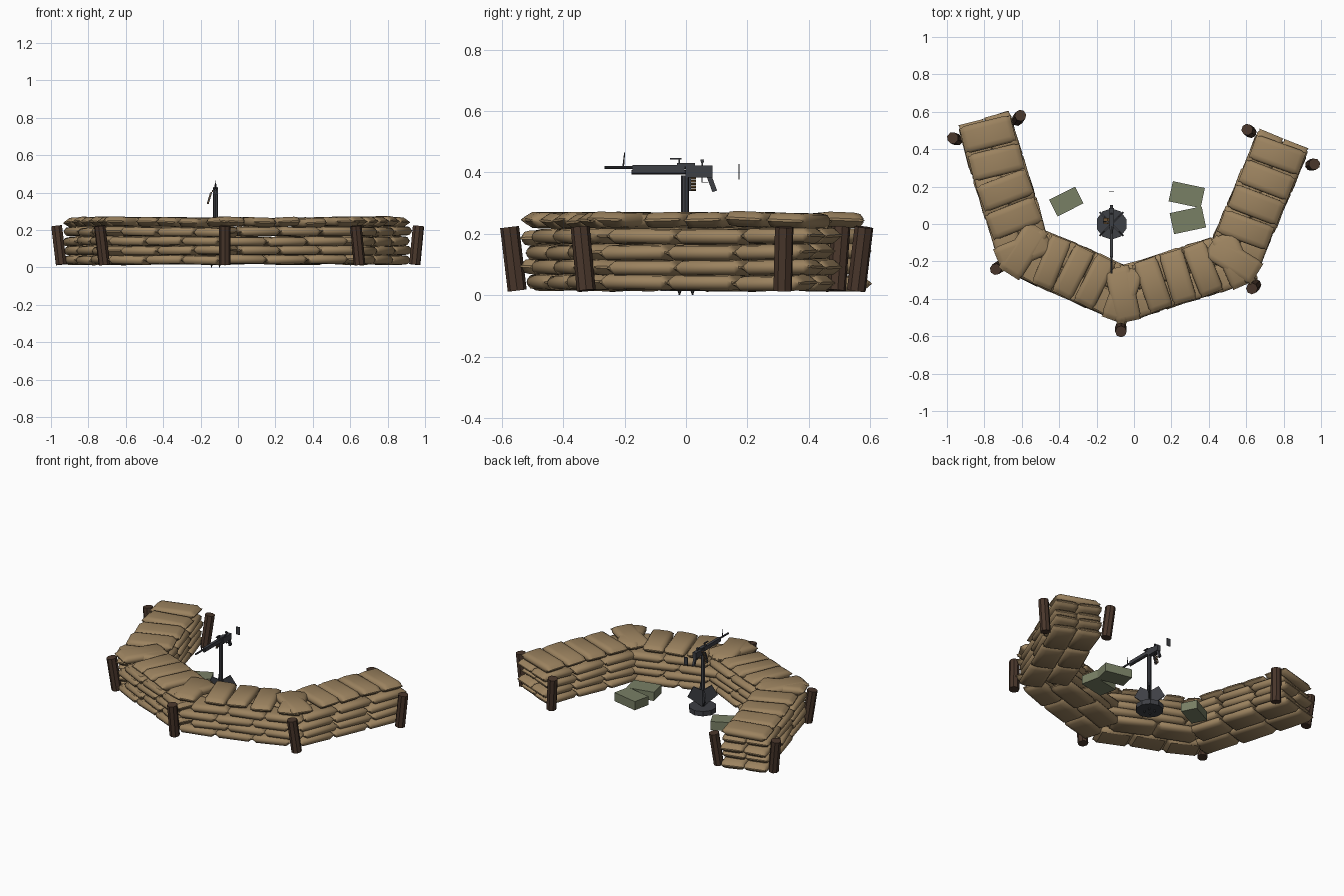
import bpy, bmesh, math, random
from mathutils import Vector, Matrix

if "Cube" in bpy.data.objects:
    bpy.data.objects.remove(bpy.data.objects["Cube"])

random.seed(4)


def mat(name, rgb):
    m = bpy.data.materials.new(name)
    m.diffuse_color = (*rgb, 1)
    m.use_nodes = True
    m.node_tree.nodes["Principled BSDF"].inputs["Base Color"].default_value = m.diffuse_color
    return m


BURLAP = mat("burlap tan", (0.33, 0.225, 0.115))
WOOD = mat("dark wood", (0.066, 0.037, 0.024))
STEEL = mat("gun steel", (0.048, 0.05, 0.058))
GREEN = mat("olive green", (0.19, 0.215, 0.13))
BRASS = mat("dull brass", (0.16, 0.09, 0.035))


def finish(bm, name, material, smooth=None):
    bmesh.ops.recalc_face_normals(bm, faces=bm.faces)
    me = bpy.data.meshes.new(name)
    bm.to_mesh(me)
    bm.free()
    me.materials.append(material)
    if smooth:
        me.shade_smooth()
        me.set_sharp_from_angle(angle=math.radians(smooth))
    ob = bpy.data.objects.new(name, me)
    bpy.context.collection.objects.link(ob)
    return ob


def add_box(bm, loc, size, rot=None):
    m = Matrix.Translation(loc) @ (rot or Matrix()) @ Matrix.Diagonal((*size, 1))
    bmesh.ops.create_cube(bm, size=1, matrix=m)


def add_rod(bm, a, b, r, sides=8, r2=None):
    a, b = Vector(a), Vector(b)
    d = b - a
    m = Matrix.Translation((a + b) / 2) @ d.to_track_quat('Z', 'Y').to_matrix().to_4x4()
    bmesh.ops.create_cone(bm, cap_ends=True, segments=sides, radius1=r,
                          radius2=r if r2 is None else r2, depth=d.length, matrix=m)


# Sandbag: flattened section lofted along its length, pinched at both ends
SECTION = [(1, .3), (.85, .85), (.55, 1), (-.55, 1), (-.85, .85), (-1, .3),
           (-1, -.3), (-.85, -.85), (-.55, -1), (.55, -1), (.85, -.85), (1, -.3)]
STATIONS = [(-1, .95, .15), (-.92, .9, .55), (-.8, 1, 1),
            (.8, 1, 1), (.92, .9, .55), (1, .95, .15)]


def add_bag(bm, loc, angle, length, width, height, wobble=.035):
    j = lambda k=1.0: random.uniform(-wobble, wobble) * k
    m = (Matrix.Translation(loc) @ Matrix.Rotation(angle + j(1.6), 4, 'Z')
         @ Matrix.Rotation(j(), 4, 'X') @ Matrix.Rotation(j(.5), 4, 'Y'))
    rings = []
    for t, w, h in STATIONS:
        rings.append([bm.verts.new(m @ Vector((t * length / 2, y * w * width / 2,
                                               z * h * height / 2)))
                      for y, z in SECTION])
    n = len(SECTION)
    for a, b in zip(rings, rings[1:]):
        for i in range(n):
            bm.faces.new((a[i], a[(i + 1) % n], b[(i + 1) % n], b[i]))
    bm.faces.new(rings[0])
    bm.faces.new(rings[-1])


# Wall centre line and its mitred offsets
PATH = [Vector(p) for p in ((-.805, .555), (-.59, -.14), (-.06, -.375),
                            (.53, -.19), (.795, .435))]


def offset(path, d):
    dirs = [(b - a).normalized() for a, b in zip(path, path[1:])]
    norms = [Vector((-v.y, v.x)) for v in dirs]
    out = [path[0] + norms[0] * d]
    for p, n0, n1 in zip(path[1:-1], norms, norms[1:]):
        s = (n0 + n1).normalized()
        out.append(p + s * d / s.dot(n0))
    return out + [path[-1] + norms[-1] * d]


# Lower courses: two rows of bags laid along the wall, joints staggered
for layer in range(4):
    bm = bmesh.new()
    z = .041 + layer * .05
    for row in (-.073, .073):
        pts = offset(PATH, row)
        for k, (a, b) in enumerate(zip(pts, pts[1:])):
            d = b - a
            n = max(2, round(d.length / .235))
            step = d.length / n
            shift = step * (.25 if layer % 2 else -.08)
            if k in (0, 3):
                shift *= .35
            for i in range(n):
                c = a + d.normalized() * (step * (i + .5) + shift)
                add_bag(bm, (c.x, c.y, z + random.uniform(-.003, .003)),
                        math.atan2(d.y, d.x), step * 1.02, .145, .05)
    finish(bm, f"sandbag_course_{layer + 1}", BURLAP, 40)

# Top course: bags laid across the wall
bm = bmesh.new()
for k, (a, b) in enumerate(zip(PATH, PATH[1:])):
    d = b - a
    u = d.normalized()
    start = 0 if k == 0 else .1
    end = d.length - (0 if k == 3 else .1)
    n = round((end - start) / .145)
    step = (end - start) / n
    for i in range(n):
        c = a + u * (start + step * (i + .5))
        add_bag(bm, (c.x, c.y, .243 + random.uniform(-.003, .003)),
                math.atan2(d.y, d.x) + math.pi / 2, .28, step * .93, .05, .05)
finish(bm, "sandbag_top_course", BURLAP, 40)

# Corner bags, fanned out on top of each bend
bm = bmesh.new()
for a, p, b in zip(PATH, PATH[1:], PATH[2:]):
    bis = ((p - a).normalized() + (b - p).normalized())
    ang = math.atan2(bis.y, bis.x) + math.pi / 2
    for turn, dz in ((-.3, 0), (.3, .002)):
        side = Vector((math.cos(ang + turn), math.sin(ang + turn)))
        c = p - side * .002
        add_bag(bm, (c.x, c.y, .243 + dz), ang + turn, .295, .14, .05)
finish(bm, "sandbag_corners", BURLAP, 40)

# Wooden stakes leaning outwards: base xy, top xy
STAKES = [(-.945, .45, -.97, .46), (-.715, -.225, -.74, -.242),
          (-.07, -.55, -.07, -.575), (.65, -.325, .63, -.345),
          (.945, .315, .965, .32), (-.625, .555, -.607, .58), (.625, .49, .605, .505)]
bm = bmesh.new()
for x0, y0, x1, y1 in STAKES:
    add_rod(bm, (x0, y0, .015), (x1, y1, .222), .031, 8)
finish(bm, "wooden_stakes", WOOD)

# Ammunition boxes
for i, (x, y, deg, sx, sy) in enumerate(((-.362, .12, 27, .155, .1),
                                         (.282, .157, -12, .175, .11),
                                         (.288, .02, 12, .175, .115))):
    bm = bmesh.new()
    add_box(bm, (x, y, .043), (sx, sy, .056), Matrix.Rotation(math.radians(deg), 4, 'Z'))
    finish(bm, f"ammo_box_{i + 1}", GREEN)

# Pedestal: round foot, ground pegs, flared brace plates and post
GX = -.12
bm = bmesh.new()
add_rod(bm, (GX, 0, .014), (GX, 0, .045), .083, 10)
add_rod(bm, (GX, -.003, .04), (GX, -.003, .39), .013, 8)
for i in range(4):
    a = math.radians(45 + 90 * i)
    u, v = Vector((math.cos(a), math.sin(a), 0)), Vector((-math.sin(a), math.cos(a), 0))
    o = Vector((GX, 0, 0))
    add_rod(bm, o + u * .03, o + u * .03 + Vector((0, 0, .02)), .002, 6, .008)
    sides = [[bm.verts.new(o + u * r + v * s + Vector((0, 0, z)))
              for r, z in ((.008, .045), (.09, .11), (.055, .175), (.008, .15))]
             for s in (-.004, .004)]
    for f in sides:
        bm.faces.new(f)
    for j in range(4):
        k = (j + 1) % 4
        bm.faces.new((sides[0][j], sides[0][k], sides[1][k], sides[1][j]))
finish(bm, "gun_pedestal", STEEL)

# Machine gun, muzzle towards -y
bm = bmesh.new()
add_rod(bm, (GX, -.265, .416), (GX, 0, .416), .0055, 8)
add_rod(bm, (GX, -.178, .401), (GX, 0, .401), .007, 8)
add_box(bm, (GX, -.09, .413), (.018, .17, .022))
add_box(bm, (GX, .042, .403), (.026, .088, .038))
add_box(bm, (GX, .0, .425), (.022, .06, .01))
add_rod(bm, (GX, -.205, .415), (GX, -.2, .465), .003, 6, .0015)
add_box(bm, (GX, -.033, .444), (.008, .038, .005))
add_box(bm, (GX, -.022, .435), (.005, .006, .016))
# rear sight
add_box(bm, (GX, .053, .437), (.012, .01, .011), Matrix.Rotation(.2, 4, 'X'))
add_box(bm, (GX, .053, .427), (.004, .004, .014))
# trigger guard
add_box(bm, (GX, .062, .368), (.005, .022, .003))
add_box(bm, (GX, .052, .376), (.005, .003, .016))
finish(bm, "machine_gun", STEEL)

bm = bmesh.new()
add_box(bm, (GX, .085, .362), (.014, .016, .05), Matrix.Rotation(math.radians(20), 4, 'X'))
finish(bm, "pistol_grip", STEEL)

bm = bmesh.new()
add_box(bm, (GX, .173, .402), (.026, .004, .05))
finish(bm, "butt_plate", STEEL)

# Hanging cartridge belt on the left side, with steel links
rounds, links = bmesh.new(), bmesh.new()
for i in range(8):
    t = i / 7
    x, z = GX - .015 - .025 * t ** .6, .408 - .064 * t
    add_rod(rounds, (x, .001, z), (x, .032, z), .0038, 6)
    add_box(links, (x, .012, z), (.0095, .01, .0095))
finish(rounds, "cartridge_belt", BRASS)
finish(links, "belt_links", STEEL)
